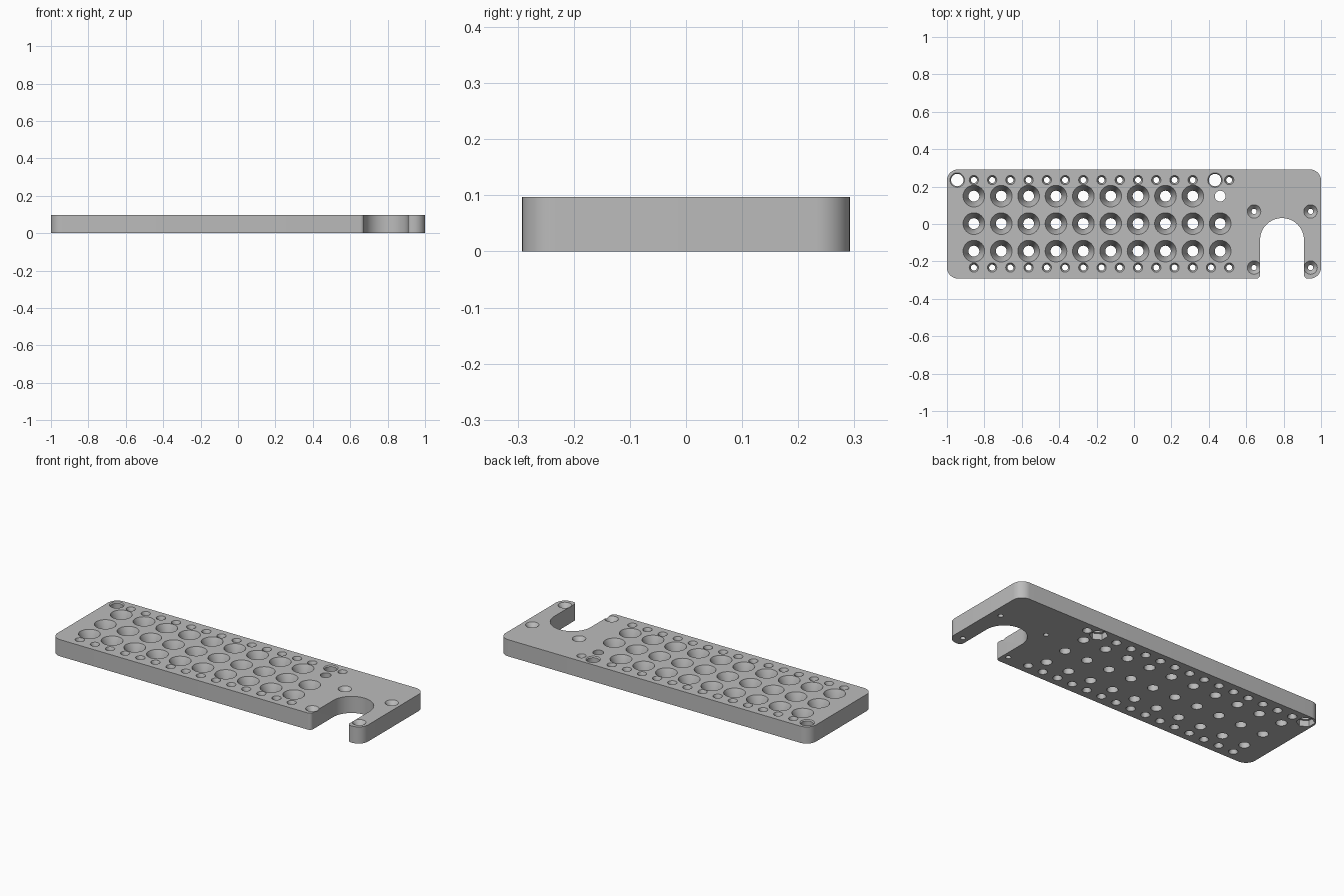
import bpy, bmesh
from math import sin, cos, pi

if "Cube" in bpy.data.objects:
    bpy.data.objects.remove(bpy.data.objects["Cube"])

H = 0.097            # plate thickness
BACK, FRONT = 0.292, -0.292
OVER = 0.01          # cutter overshoot

grey = bpy.data.materials.new("machined_grey")
grey.use_nodes = True
GREY = (0.5, 0.5, 0.5, 1)
grey.diffuse_color = GREY
grey.node_tree.nodes["Principled BSDF"].inputs["Base Color"].default_value = GREY


def make_object(name, bm):
    bmesh.ops.recalc_face_normals(bm, faces=bm.faces)
    mesh = bpy.data.meshes.new(name)
    bm.to_mesh(mesh)
    bm.free()
    mesh.materials.append(grey)
    obj = bpy.data.objects.new(name, mesh)
    bpy.context.collection.objects.link(obj)
    return obj


def arc(cx, cy, r, start, end, steps=12):
    angles = [start + (end - start) * i / steps for i in range(steps + 1)]
    return [(cx + r * cos(a), cy + r * sin(a)) for a in angles]


def lathe(bm, x, y, profile, sides=32, turn=0):
    """Closed solid of stacked rings; profile lists (z, radius) upwards."""
    rings = [[bm.verts.new((x + r * cos(turn + 2 * pi * i / sides),
                            y + r * sin(turn + 2 * pi * i / sides), z))
              for i in range(sides)] for z, r in profile]
    for low, high in zip(rings, rings[1:]):
        for i in range(sides):
            j = (i + 1) % sides
            bm.faces.new((low[i], low[j], high[j], high[i]))
    bm.faces.new(rings[0][::-1])
    bm.faces.new(rings[-1])


# Plate outline: rounded corners and a round-ended notch in the front edge
R, LIP = 0.06, 0.02
N_LEFT, N_RIGHT = 0.674, 0.909
n_rad = (N_RIGHT - N_LEFT) / 2
n_mid = (N_RIGHT + N_LEFT) / 2
outline = (arc(-1 + R, FRONT + R, R, pi, 1.5 * pi)
           + arc(N_LEFT - LIP, FRONT + LIP, LIP, -pi / 2, 0, 6)
           + arc(n_mid, -0.086, n_rad, pi, 0, 32)
           + arc(N_RIGHT + LIP, FRONT + LIP, LIP, pi, 1.5 * pi, 6)
           + arc(1 - R, FRONT + R, R, -pi / 2, 0)
           + arc(1 - R, BACK - R, R, 0, pi / 2)
           + arc(-1 + R, BACK - R, R, pi / 2, pi))
bm = bmesh.new()
base = bm.faces.new([bm.verts.new((x, y, 0)) for x, y in outline])
top = bmesh.ops.extrude_face_region(bm, geom=[base])
bmesh.ops.translate(bm, vec=(0, 0, H),
                    verts=[v for v in top["geom"] if isinstance(v, bmesh.types.BMVert)])
plate = make_object("drilled_plate", bm)

# Hole profiles
big = [(-OVER, 0.029), (0.03, 0.029), (H, 0.058), (H + OVER, 0.058)]
small = [(-OVER, 0.025), (0, 0.025), (0.02, 0.016),
         (H - 0.02, 0.016), (H, 0.025), (H + OVER, 0.025)]
mount = [(-OVER, 0.014), (H - 0.028, 0.014), (H, 0.036), (H + OVER, 0.036)]
plain = [(-OVER, 0.029), (H + OVER, 0.029)]
bolt = [(0.02, 0.033), (H - 0.006, 0.033), (H, 0.039), (H + OVER, 0.039)]
nut = [(-OVER, 0.049), (0.035, 0.049)]

cut = bmesh.new()
START = -0.856
# Three rows of large countersunk holes, the last one at the back plain
for row, y in enumerate((-0.145, 0.002, 0.149)):
    for col in range(10):
        last = row == 2 and col == 9
        lathe(cut, START + 0.1463 * col, y, plain if last else big)
# Edge rows of small holes; the back row skips one for the bolt
for y in (-0.233, 0.235):
    for i in range(15):
        if not (y > 0 and i == 13):
            lathe(cut, START + 0.0975 * i, y, small, 24)
# Mounting holes round the notch
for x in (0.642, 0.944):
    for y in (-0.233, 0.067):
        lathe(cut, x, y, mount)
# Bolt holes
for x in (-0.945, 0.433):
    lathe(cut, x, 0.235, bolt)
holes = make_object("hole_cutter", cut)

# Hexagonal nut pockets under the bolt holes
pockets_bm = bmesh.new()
for x in (-0.945, 0.433):
    lathe(pockets_bm, x, 0.235, nut, 6, pi / 6)
pockets = make_object("nut_pocket_cutter", pockets_bm)

# Apply the cuts
bpy.context.view_layer.objects.active = plate
plate.select_set(True)
for cutter in (holes, pockets):
    mod = plate.modifiers.new("cut", "BOOLEAN")
    mod.operation = "DIFFERENCE"
    mod.solver = "EXACT"
    mod.object = cutter
    bpy.ops.object.modifier_apply(modifier=mod.name)
    bpy.data.objects.remove(cutter)

bpy.ops.object.select_all(action="DESELECT")
plate.select_set(True)
bpy.ops.object.shade_smooth_by_angle(angle=pi / 7)
